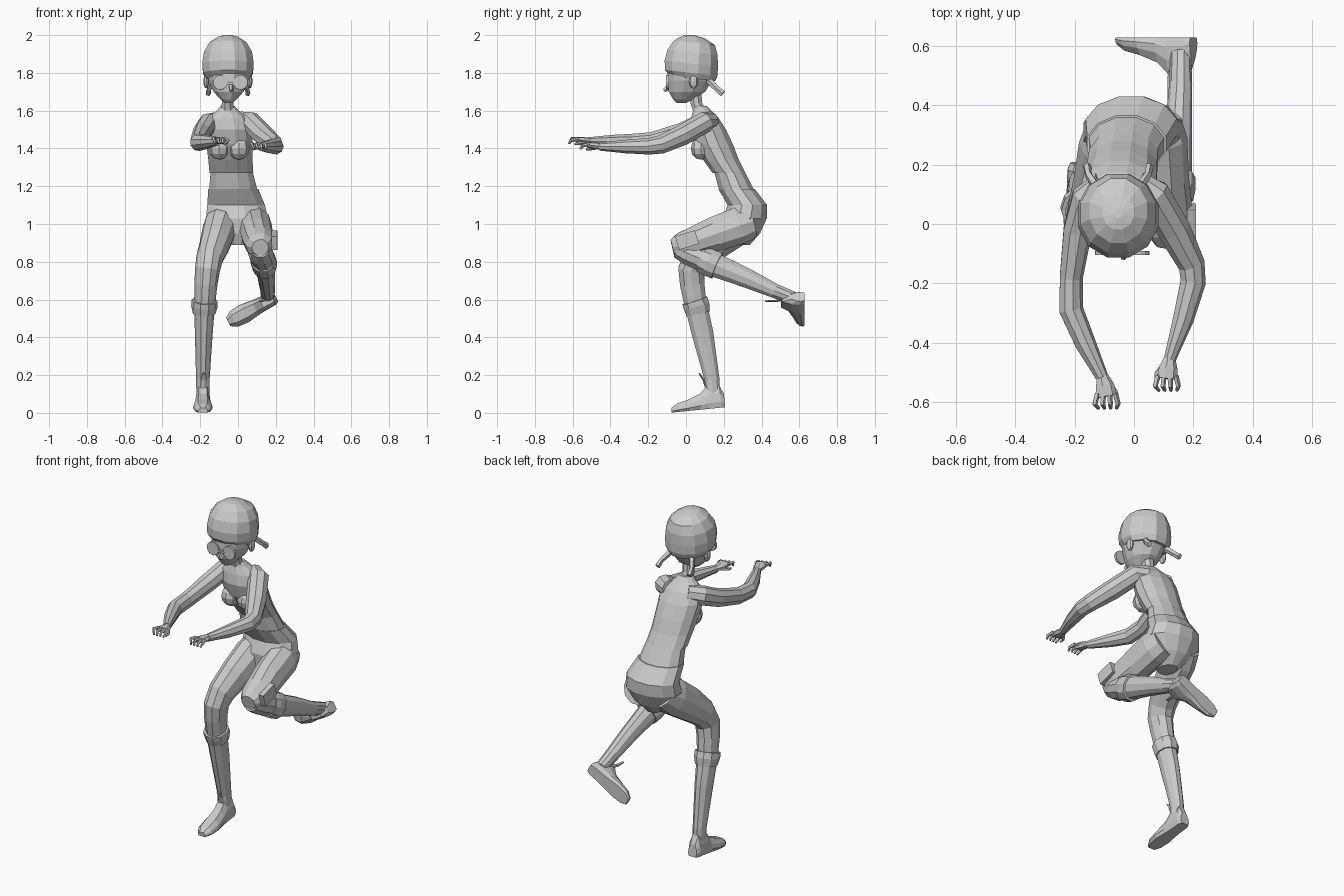
import bpy, bmesh, math
from mathutils import Vector, Matrix

def skin(name, rings):
    """Join equal rings of points into a closed flat-shaded surface."""
    bm = bmesh.new()
    rows = [[bm.verts.new(p) for p in r] for r in rings]
    n = len(rows[0])
    for a, b in zip(rows, rows[1:]):
        for i in range(n):
            j = (i + 1) % n
            bm.faces.new((a[i], a[j], b[j], b[i]))
    bm.faces.new(rows[0][::-1])
    bm.faces.new(rows[-1])
    bmesh.ops.recalc_face_normals(bm, faces=bm.faces)
    me = bpy.data.meshes.new(name)
    bm.to_mesh(me)
    bm.free()
    ob = bpy.data.objects.new(name, me)
    bpy.context.collection.objects.link(ob)
    return ob

def stack(name, secs, n=12, tilt=0.0):
    """Horizontal ellipses: x, y, z, rx, ry; tilt shears height along y."""
    rings = []
    for x, y, z, rx, ry in secs:
        ring = []
        for i in range(n):
            a = 2 * math.pi * (i + .5) / n
            dy = ry * math.sin(a)
            ring.append((x + rx * math.cos(a), y + dy, z + tilt * dy))
        rings.append(ring)
    return skin(name, rings)

def tube(name, secs, n=9):
    """Ellipses square to a path: x, y, z, half width, half height."""
    pts = [Vector(s[:3]) for s in secs]
    rings = []
    for k, s in enumerate(secs):
        t = (pts[min(k + 1, len(pts) - 1)] - pts[max(k - 1, 0)]).normalized()
        side = Vector((1, 0, 0))
        side = (side - t * side.dot(t)).normalized()
        up = t.cross(side)
        rings.append([pts[k] + side * s[3] * math.cos(2 * math.pi * i / n)
                      + up * s[4] * math.sin(2 * math.pi * i / n) for i in range(n)])
    return skin(name, rings)

def ball(name, loc, scale):
    bpy.ops.mesh.primitive_uv_sphere_add(segments=8, ring_count=6, radius=1, location=loc)
    ob = bpy.context.object
    ob.name, ob.scale = name, scale
    return ob

def shoe(name, heel, toe_dir, up_dir):
    f = Vector(toe_dir).normalized()
    u = Vector(up_dir)
    u = (u - f * u.dot(f)).normalized()
    s = f.cross(u)
    o = Vector(heel)
    rings = []
    for d, w, h in ((0, .028, .07), (.02, .038, .12), (.085, .04, .125), (.125, .043, .085),
                    (.19, .052, .06), (.25, .046, .045), (.285, .025, .025)):
        prof = ((-.8, 0), (.8, 0), (1, .25), (.9, .6), (.5, 1), (-.5, 1), (-.9, .6), (-1, .25))
        rings.append([o + f * d + s * a * w + u * b * h for a, b in prof])
    skin(name, rings)

# Trunk: hips, waist and top
stack("hips", [(0, .28, .89, .05, .06), (-.005, .295, .95, .12, .1), (-.005, .31, 1.03, .17, .122),
               (-.01, .325, 1.1, .158, .108), (-.025, .268, 1.185, .137, .1)])
stack("waist", [(-.025, .268, 1.18, .132, .096), (-.035, .225, 1.29, .113, .082)])
stack("top", [(-.035, .228, 1.27, .12, .09), (-.04, .185, 1.34, .121, .098),
              (-.045, .145, 1.42, .126, .108), (-.05, .115, 1.5, .13, .1),
              (-.055, .1, 1.56, .112, .076), (-.055, .085, 1.6, .06, .05),
              (-.055, .075, 1.625, .038, .036)])
for i, x in enumerate((-.1, .005)):
    ball("bust_%d" % i, (x, .08, 1.4), (.056, .055, .06))

# Head, cap, face details
stack("neck", [(-.055, .08, 1.58, .042, .04), (-.055, .055, 1.64, .033, .034),
               (-.053, .045, 1.72, .035, .036)], 8)
stack("face", [(-.05, -.025, 1.64, .018, .025), (-.05, -.015, 1.66, .045, .055),
               (-.05, .005, 1.7, .082, .1), (-.05, .02, 1.76, .11, .122),
               (-.05, .025, 1.83, .12, .125)], 12)
stack("cap", [(-.053, .035, 1.77, .12, .125), (-.053, .028, 1.8, .137, .144),
              (-.053, .028, 1.85, .141, .146), (-.053, .035, 1.91, .131, .137),
              (-.053, .045, 1.96, .1, .112), (-.053, .04, 1.99, .055, .06),
              (-.053, .035, 2.0, .015, .015)], 12, -.13 + .02)
for i, sx in enumerate((-1, 1)):
    ball("ear_%d" % i, (-.053 + sx * .115, .04, 1.755), (.015, .024, .038))
    tube("hair_tie_%d" % i, [(-.053 + sx * .07, .12, 1.76, .018, .018),
                             (-.053 + sx * .1, .165, 1.715, .012, .016),
                             (-.053 + sx * .105, .195, 1.69, .014, .018)], 5)
    tube("lens_%d" % i, [(-.04 + sx * .053, -.105, 1.75, .039, .039),
                         (-.04 + sx * .053, -.09, 1.75, .039, .039)], 14)
tube("nose", [(-.037, -.08, 1.735, .014, .02), (-.035, -.115, 1.705, .01, .01)], 5)
tube("lens_bridge", [(-.04, -.1, 1.745, .03, .006), (-.04, -.107, 1.745, .03, .006)], 6)

# Arms reaching forward
tube("right_arm", [(-.1, .13, 1.545, .05, .05), (-.16, .085, 1.53, .054, .056),
                   (-.19, -.02, 1.485, .05, .052), (-.212, -.18, 1.44, .04, .047),
                   (-.212, -.29, 1.432, .042, .046), (-.165, -.4, 1.435, .036, .037),
                   (-.108, -.515, 1.438, .022, .022)])
tube("left_arm", [(.01, .13, 1.545, .05, .05), (.065, .1, 1.54, .058, .056),
                  (.135, -.02, 1.47, .057, .056), (.193, -.135, 1.42, .046, .05),
                  (.198, -.195, 1.412, .044, .045), (.165, -.32, 1.41, .036, .036),
                  (.12, -.455, 1.41, .021, .022)])

# Hands: palm, four bent fingers and a thumb
for tag, x, y, z, turn in (("right", -.108, -.505, 1.438, .15), ("left", .12, -.445, 1.41, -.1)):
    tube(tag + "_palm", [(x, y, z, .018, .018), (x + turn * .06, y - .04, z + .005, .033, .018),
                         (x + turn * .1, y - .075, z + .008, .035, .016)], 7)
    for i in range(4):
        fx = x + turn * .1 + (i - 1.5) * .02
        tube("%s_finger_%d" % (tag, i), [(fx, y - .065, z + .012, .01, .01),
                                         (fx + (i - 1.5) * .006, y - .1, z + .016 - .004 * i, .009, .009),
                                         (fx + .004, y - .115, z - .012, .006, .006)], 5)
    sx = 1 if tag == "right" else -1
    tube(tag + "_thumb", [(x + sx * .02, y - .03, z - .005, .011, .011),
                          (x + sx * .045, y - .06, z - .012, .009, .009),
                          (x + sx * .045, y - .085, z - .015, .006, .006)], 5)

# Standing leg with boot
tube("standing_leg", [(-.075, .33, 1.03, .085, .09), (-.095, .26, .98, .092, .105),
                      (-.12, .15, .9, .083, .097), (-.15, .06, .82, .072, .08),
                      (-.162, .028, .755, .066, .073), (-.17, .033, .68, .061, .068),
                      (-.177, .052, .56, .054, .06)], 10)
tube("standing_boot", [(-.178, .055, .56, .055, .062), (-.181, .088, .42, .047, .06),
                       (-.184, .115, .29, .041, .05), (-.186, .137, .18, .036, .042),
                       (-.186, .142, .08, .034, .04)], 10)
tube("standing_cuff", [(-.176, .046, .595, .069, .072), (-.178, .056, .565, .07, .073),
                       (-.179, .065, .525, .06, .066)], 10)
shoe("standing_shoe", (-.186, .208, .03), (0, -1, -.1), (0, 0, 1))
tube("standing_tongue", [(-.183, .11, .13, .02, .008), (-.182, .093, .175, .017, .006),
                         (-.18, .07, .21, .01, .004)], 5)

# Raised leg, folded back at the knee
tube("raised_thigh", [(.075, .34, 1.01, .085, .09), (.09, .28, .99, .09, .103),
                      (.1, .15, .945, .085, .097), (.113, .04, .905, .084, .083),
                      (.117, -.03, .885, .074, .07), (.118, -.072, .875, .045, .045)], 10)
tube("raised_calf", [(.118, -.05, .865, .05, .045), (.12, .01, .845, .068, .064),
                     (.132, .08, .815, .062, .066), (.14, .16, .78, .055, .066),
                     (.15, .33, .71, .045, .053), (.157, .47, .646, .039, .04),
                     (.157, .575, .605, .035, .036)], 10)
tube("raised_cuff", [(.132, .085, .812, .067, .073), (.136, .12, .797, .071, .076),
                     (.142, .165, .777, .065, .076)], 10)
shoe("raised_shoe", (.2, .628, .615), (-.235, .0, -.125), (0, -1, 0))
tube("raised_tongue", [(.13, .515, .6, .02, .008), (.125, .47, .592, .015, .006),
                       (.12, .42, .592, .008, .004)], 5)

# Pouch on the outer side of the raised thigh
bpy.ops.mesh.primitive_cube_add(size=1, location=(.193, .005, .915))
pouch = bpy.context.object
pouch.name = "thigh_pouch"
pouch.scale = (.03, .11, .075)
pouch.rotation_euler = (.3, 0, 0)
bev = pouch.modifiers.new("bevel", 'BEVEL')
bev.width, bev.segments = .008, 1
